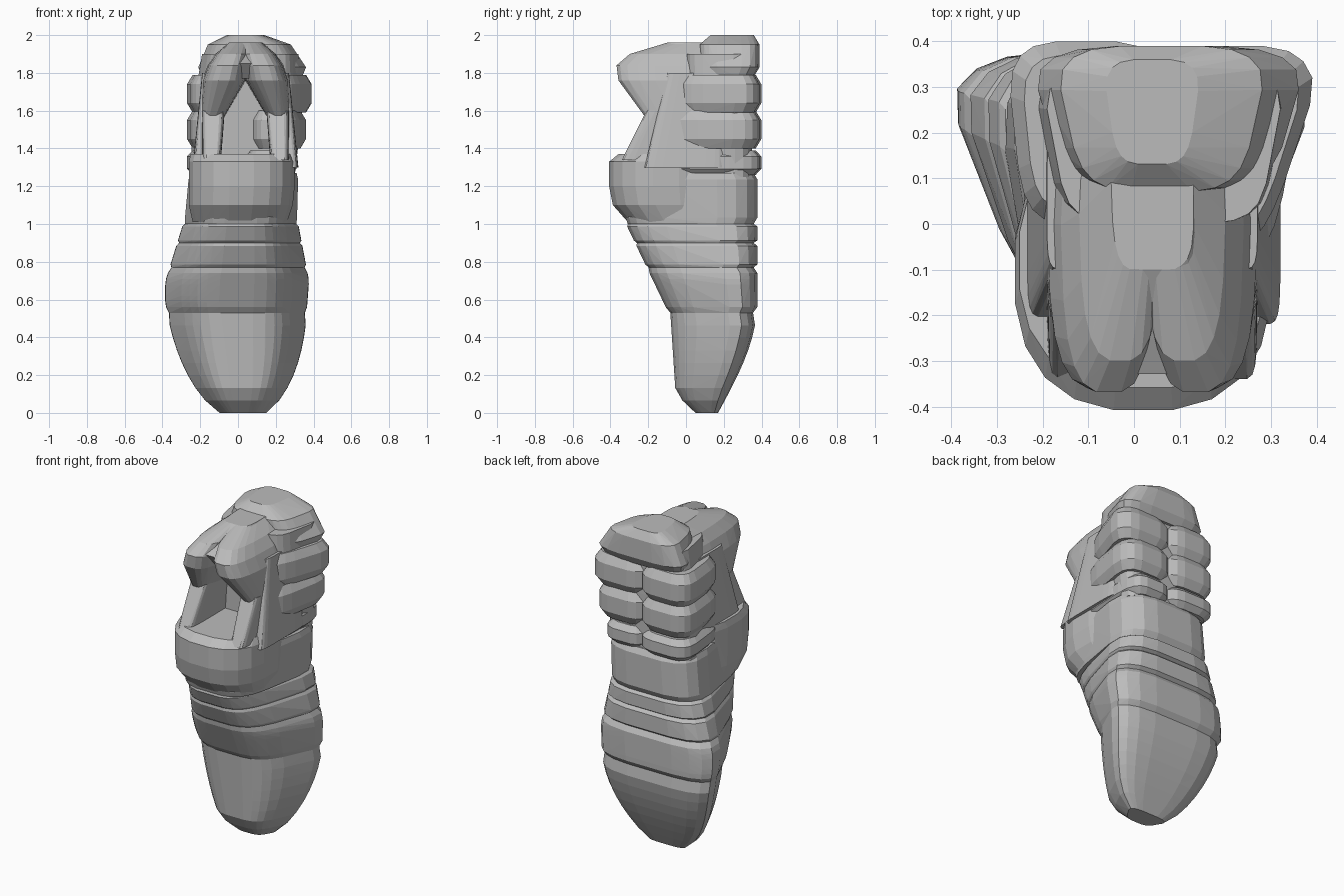
import bpy, bmesh, math

cube = bpy.data.objects.get("Cube")
if cube:
    bpy.data.objects.remove(cube, do_unlink=True)

grey = bpy.data.materials.new("plain_grey")
grey.use_nodes = True
tone = (0.5, 0.5, 0.5, 1)
grey.diffuse_color = tone
grey.node_tree.nodes["Principled BSDF"].inputs["Base Color"].default_value = tone


def ring(z, left, right, front, back, narrowing, power, count=20):
    """Rounded outline at one height, narrowed towards the front."""
    shape = []
    for i in range(count):
        angle = math.tau * (i + 0.5) / count
        c, s = math.cos(angle), math.sin(angle)
        u = math.copysign(abs(c) ** (2 / power), c)
        v = math.copysign(abs(s) ** (2 / power), s)
        shape.append((u * (1 - narrowing * max(0, 0.6 - v) / 1.6), v))
    widest = max(u for u, v in shape)
    return [((left + right) / 2 + u / widest * (right - left) / 2,
             (front + back) / 2 + v * (back - front) / 2, z) for u, v in shape]


def hull(name, sections, narrowing=0.0, power=4.0):
    """Flat-faced convex part wrapped around stacked outlines."""
    bm = bmesh.new()
    for section in sections:
        for point in ring(*section, narrowing, power):
            bm.verts.new(point)
    result = bmesh.ops.convex_hull(bm, input=bm.verts)
    spare = {g for g in result["geom_interior"] + result["geom_unused"]
             if isinstance(g, bmesh.types.BMVert)}
    bmesh.ops.delete(bm, geom=list(spare), context='VERTS')
    bmesh.ops.recalc_face_normals(bm, faces=bm.faces)
    mesh = bpy.data.meshes.new(name)
    bm.to_mesh(mesh)
    bm.free()
    mesh.materials.append(grey)
    bpy.context.collection.objects.link(bpy.data.objects.new(name, mesh))


def cushion(name, bottom, top, left, right, front, back, narrowing=0.0, soft=0.03):
    """Block whose upper and lower rims are drawn in."""
    rim = (top - bottom) / 4
    inner = (left + soft, right - soft, front + soft, back - soft)
    outer = (left, right, front, back)
    hull(name, [(bottom, *inner), (bottom + rim, *outer),
                (top - rim, *outer), (top, *inner)], narrowing)


def body_outline(z, tuck):
    """Left, right, front and back limits of the lower body at a height."""
    if z < 0.7:
        half = 0.38 * math.sqrt(1 - ((0.7 - z) / 0.74) ** 2)
    else:
        half = max(0.29, 0.38 - 0.25 * (z - 0.7))
    centre = 0.06 * abs(z - 0.6) - 0.01
    front = 0.05 - 0.1 * min(1, z / 0.1) - 0.06 * z - 0.42 * max(0, min(z, 1) - 0.5)
    back = 0.17 + 0.21 * math.sin(math.pi / 2 * min(1, z / 0.6))
    return (centre - half + tuck / 2, centre + half - tuck / 2,
            front + tuck / 2, back - tuck)


# Lower body: rounded cup, three bands and waist, pinched where they meet
cuts = (0, 0.53, 0.77, 0.9, 1, 1.27)
names = ("lower_cup", "lower_band", "middle_band", "upper_band", "waist")
for name, bottom, top in zip(names, cuts, cuts[1:]):
    steps = 8
    sections = []
    for i in range(steps + 1):
        z = bottom + (top - bottom) * i / steps
        pinched = i == steps or (i == 0 and bottom > 0)
        sections.append((z, *body_outline(z, 0.02 if pinched else 0)))
    hull(name, sections, narrowing=0.3 if name == "waist" else 0.43)

# Bulging front below the opening
hull("front_bulge", [
    (1.01, -0.24, 0.26, -0.31, 0.2),
    (1.1, -0.26, 0.29, -0.39, 0.2),
    (1.2, -0.26, 0.3, -0.41, 0.2),
    (1.33, -0.26, 0.3, -0.41, 0.2),
    (1.37, -0.25, 0.29, -0.36, 0.2)], power=2.5)

# Inner core forming the back wall of the opening
hull("core", [
    (1.25, -0.25, 0.3, 0, 0.35),
    (1.6, -0.24, 0.34, 0, 0.35),
    (1.9, -0.19, 0.32, 0, 0.34)], narrowing=0.2, power=5)

# Matching pillars, side walls and overhanging lobes around the opening
middle = 0.04
for side, label in ((-1, "right"), (1, "left")):
    def half_section(z, inner, outer, front):
        edges = sorted((middle + side * inner, middle + side * outer))
        return (z, *edges, front, 0.2)

    hull(label + "_pillar", [
        half_section(1.34, 0.13, 0.23, -0.34),
        half_section(1.6, 0.11, 0.23, -0.21)], power=6)
    hull(label + "_side_wall", [
        half_section(1.3, 0.18, 0.28, -0.22),
        half_section(1.6, 0.16, 0.25, -0.14),
        half_section(1.8, 0.12, 0.23, -0.1)], power=6)
    hull(label + "_lobe", [
        half_section(1.57, 0.11, 0.24, -0.22),
        half_section(1.76, 0, 0.23, -0.36),
        half_section(1.84, -0.01, 0.2, -0.37),
        half_section(1.9, -0.02, 0.16, -0.3),
        half_section(1.96, -0.02, 0.09, -0.1)], narrowing=0.15, power=3)

# Bridge joining the lobes
hull("lobe_bridge", [
    (1.77, 0, 0.08, -0.26, 0.2),
    (1.85, -0.1, 0.18, -0.33, 0.2),
    (1.96, -0.04, 0.13, -0.1, 0.2)])

# Folded segments on the back, in three rows of two columns
rows = (("bottom", 1.26, 1.39, 0.31, -0.14, 0.1),
        ("third", 1.4, 1.6, 0.36, -0.08, 0.4),
        ("second", 1.59, 1.79, 0.39, -0.04, 0.6))
for row, bottom, top, reach, front, narrowing in rows:
    cushion(row + "_left_segment", bottom, top, 0.03, reach, front, 0.39, narrowing)
    cushion(row + "_right_segment", bottom, top, -0.27, 0.06, 0, 0.4, 0.2)

# Domed top segment spanning both columns
hull("top_segment", [
    (1.78, -0.19, 0.34, 0.08, 0.36),
    (1.83, -0.21, 0.36, 0.07, 0.39),
    (1.95, -0.16, 0.28, 0.07, 0.39),
    (2, -0.06, 0.14, 0.13, 0.36)], narrowing=0.25)
